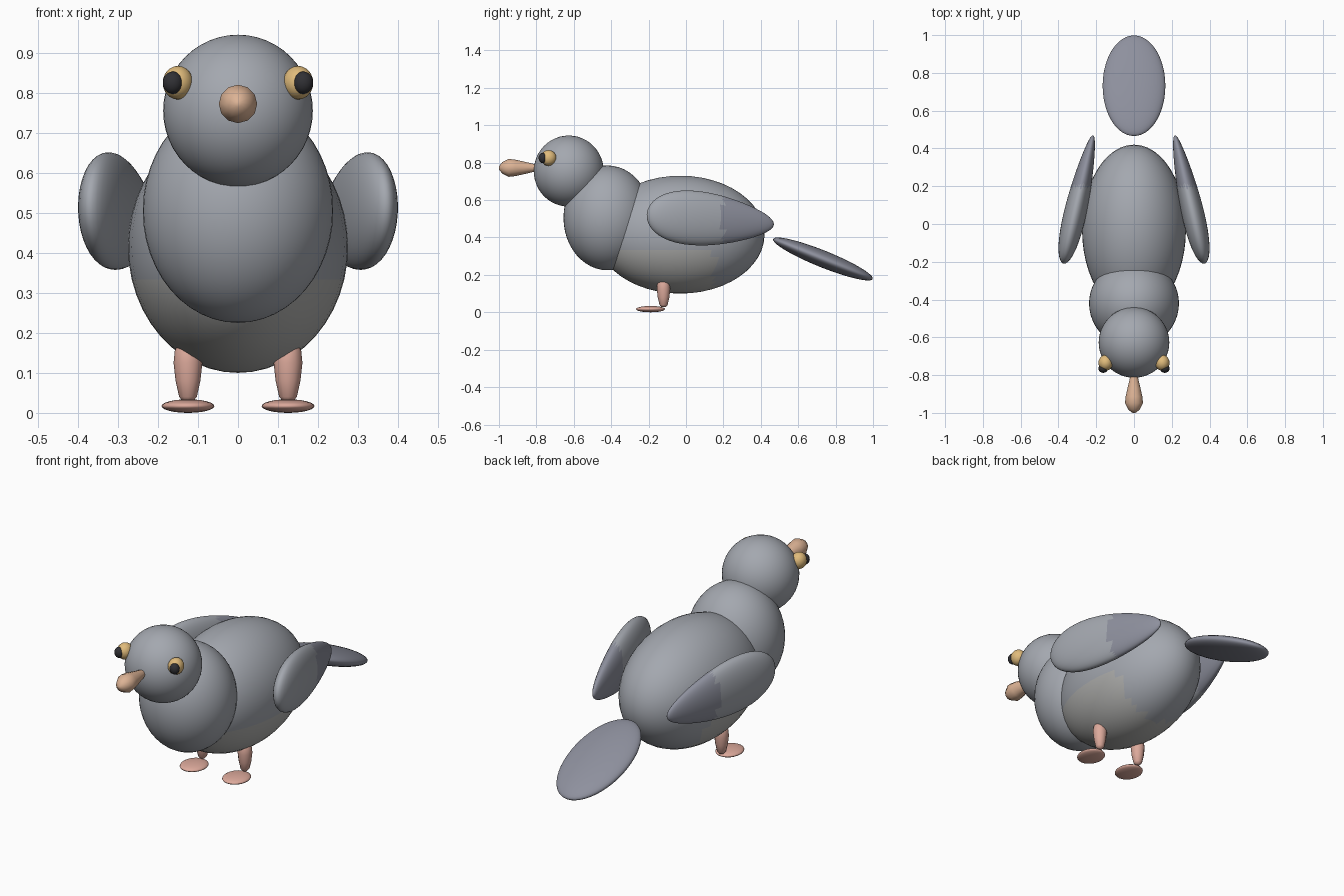
import bpy, bmesh
from math import radians, sin, cos, tau
from mathutils import Matrix, Vector, Euler

if "Cube" in bpy.data.objects:
    bpy.data.objects.remove(bpy.data.objects["Cube"])


def material(name, rgb):
    m = bpy.data.materials.new(name)
    m.diffuse_color = (*rgb, 1)
    m.use_nodes = True
    m.node_tree.nodes["Principled BSDF"].inputs["Base Color"].default_value = m.diffuse_color
    return m


plumage = material("plumage", (0.37, 0.39, 0.43))
belly = material("belly", (0.43, 0.43, 0.42))
flight = material("flight_feathers", (0.27, 0.28, 0.34))
gold = material("gold", (0.75, 0.50, 0.20))
black = material("black", (0.03, 0.03, 0.035))
horn = material("horn", (0.72, 0.45, 0.30))
pink = material("pink", (0.72, 0.40, 0.33))


def finish(name, bm, mats, pick=None):
    """Turn a bmesh into a smooth object; pick(centre) chooses the material slot."""
    bmesh.ops.recalc_face_normals(bm, faces=bm.faces)
    for f in bm.faces:
        f.smooth = True
        if pick:
            f.material_index = pick(f.calc_center_median())
    mesh = bpy.data.meshes.new(name)
    bm.to_mesh(mesh)
    bm.free()
    for m in mats:
        mesh.materials.append(m)
    ob = bpy.data.objects.new(name, mesh)
    bpy.context.collection.objects.link(ob)
    return ob


def ellipsoid(name, centre, radii, mats, rot=(0, 0, 0), taper=0, pick=None, seg=48):
    """Ellipsoid, optionally narrowing towards its own +y end."""
    bm = bmesh.new()
    bmesh.ops.create_uvsphere(bm, u_segments=seg, v_segments=seg // 2, radius=1)
    for v in bm.verts:
        k = 1 - taper * v.co.y
        v.co = Vector((v.co.x * k * radii[0], v.co.y * radii[1], v.co.z * k * radii[2]))
    turn = Euler([radians(a) for a in rot]).to_matrix().to_4x4()
    bmesh.ops.transform(bm, matrix=Matrix.Translation(centre) @ turn, verts=bm.verts)
    return finish(name, bm, mats, pick)


def lathe(name, profile, centre, mat, rot_x=0, sides=12):
    """Revolve (radius, height) points about z, then turn and place."""
    bm = bmesh.new()
    rings = [[bm.verts.new((r * cos(tau * i / sides), r * sin(tau * i / sides), h))
              for i in range(sides)] for r, h in profile]
    for a, b in zip(rings, rings[1:]):
        for i in range(sides):
            j = (i + 1) % sides
            bm.faces.new((a[i], a[j], b[j], b[i]))
    bm.faces.new(rings[0])
    bm.faces.new(rings[-1])
    turn = Matrix.Rotation(radians(rot_x), 4, 'X')
    bmesh.ops.transform(bm, matrix=Matrix.Translation(centre) @ turn, verts=bm.verts)
    return finish(name, bm, [mat])


# Body with pale belly patch, breast and head
ellipsoid("body", (0, -0.03, 0.415), (0.275, 0.45, 0.315), [plumage, belly],
          pick=lambda c: int(c.z < 0.32 and c.y < 0.15))
ellipsoid("breast", (0, -0.42, 0.505), (0.238, 0.235, 0.28), [plumage])
ellipsoid("head", (0, -0.627, 0.755), (0.187, 0.187, 0.19), [plumage])

# Beak, bulging towards the tip
lathe("beak", [(0.012, 0.0), (0.02, 0.05), (0.034, 0.11), (0.044, 0.155),
               (0.048, 0.19), (0.03, 0.225), (0.008, 0.242)],
      (0, -0.758, 0.772), horn, rot_x=90)

# Tail fan
ellipsoid("tail", (0, 0.732, 0.285), (0.166, 0.287, 0.045), [flight], rot=(-21.9, 0, 0))

# Paired parts
for side, s in (("left", 1), ("right", -1)):
    ellipsoid(side + "_wing", (s * 0.295, 0.13, 0.497), (0.057, 0.35, 0.139),
              [plumage, flight], rot=(-4.5, 0, s * 13), taper=0.32,
              pick=lambda c: int(c.y > 0.2))
    ellipsoid(side + "_eye", (s * 0.15, -0.735, 0.825), (0.038, 0.042, 0.042), [gold], seg=24)
    ellipsoid(side + "_pupil", (s * 0.163, -0.765, 0.825), (0.025, 0.023, 0.028), [black], seg=24)
    lathe(side + "_leg", [(0.012, 0.028), (0.022, 0.04), (0.031, 0.08), (0.036, 0.125),
                          (0.033, 0.155), (0.022, 0.18)], (s * 0.125, -0.12, 0), pink)
    ellipsoid(side + "_foot", (s * 0.125, -0.19, 0.017), (0.066, 0.078, 0.017), [pink], seg=24)
